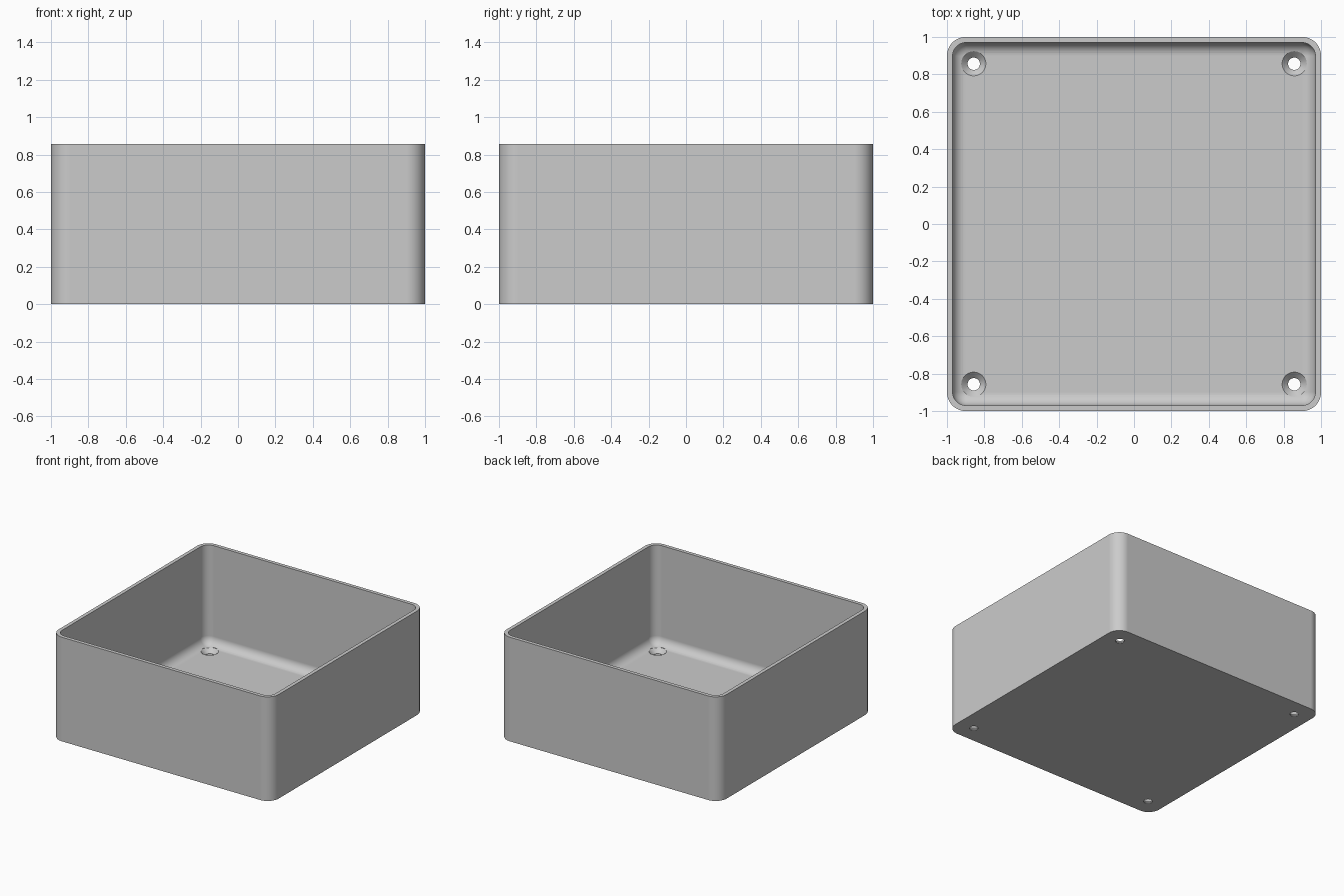
import bpy, bmesh, math

if "Cube" in bpy.data.objects:
    bpy.data.objects.remove(bpy.data.objects["Cube"], do_unlink=True)

HEIGHT, WALL, FLOOR = 0.855, 0.03, 0.04
OUTER_R, INNER_R, FILLET = 0.1, 0.072, 0.07
HOLE_POS = 0.857

grey = bpy.data.materials.new("light grey")
grey.use_nodes = True
grey.diffuse_color = (0.6, 0.6, 0.6, 1)
grey.node_tree.nodes["Principled BSDF"].inputs["Base Color"].default_value = (0.6, 0.6, 0.6, 1)


def rounded_square(bm, half, radius, z, steps=12):
    """Ring of vertices round a square with rounded corners."""
    ring = []
    for corner in range(4):
        mid = math.pi / 4 + corner * math.pi / 2
        cx = math.copysign(half - radius, math.cos(mid))
        cy = math.copysign(half - radius, math.sin(mid))
        for i in range(steps + 1):
            a = corner * math.pi / 2 + i / steps * math.pi / 2
            ring.append(bm.verts.new((cx + radius * math.cos(a), cy + radius * math.sin(a), z)))
    return ring


def circle(bm, x, y, radius, z, sides=40):
    return [bm.verts.new((x + radius * math.cos(math.tau * i / sides),
                          y + radius * math.sin(math.tau * i / sides), z)) for i in range(sides)]


def loft(bm, rings):
    """Closed skin through a row of rings, capped at both ends."""
    for a, b in zip(rings, rings[1:]):
        for i in range(len(a)):
            j = (i + 1) % len(a)
            bm.faces.new((a[i], a[j], b[j], b[i]))
    bm.faces.new(rings[0][::-1])
    bm.faces.new(rings[-1])


def finish(bm, name):
    bmesh.ops.recalc_face_normals(bm, faces=bm.faces)
    mesh = bpy.data.meshes.new(name)
    bm.to_mesh(mesh)
    bm.free()
    mesh.materials.append(grey)
    obj = bpy.data.objects.new(name, mesh)
    bpy.context.collection.objects.link(obj)
    return obj


# Open box: outer skin, rim, inner walls and rounded floor edge
bm = bmesh.new()
rings = [rounded_square(bm, 1, OUTER_R, 0), rounded_square(bm, 1, OUTER_R, HEIGHT)]
inner = 1 - WALL
rings.append(rounded_square(bm, inner, INNER_R, HEIGHT))
for i in range(9):
    a = i / 8 * math.pi / 2
    inset = FILLET * (1 - math.cos(a))
    rings.append(rounded_square(bm, inner - inset, INNER_R - inset,
                                FLOOR + FILLET * (1 - math.sin(a))))
loft(bm, rings)
box = finish(bm, "open_box")

# Countersunk screw holes in the four corners
bm = bmesh.new()
for sx in (-1, 1):
    for sy in (-1, 1):
        profile = [(0.033, -0.1), (0.033, 0.008), (0.067, 0.042), (0.067, 0.2)]
        loft(bm, [circle(bm, sx * HOLE_POS, sy * HOLE_POS, r, z) for r, z in profile])
cutter = finish(bm, "screw_hole_cutter")
cutter.hide_render = True

cut = box.modifiers.new("screw_holes", 'BOOLEAN')
cut.operation = 'DIFFERENCE'
cut.solver = 'EXACT'
cut.object = cutter

bpy.ops.object.select_all(action='DESELECT')
box.select_set(True)
bpy.context.view_layer.objects.active = box
bpy.ops.object.modifier_apply(modifier=cut.name)
bpy.data.objects.remove(cutter, do_unlink=True)

# Smooth corners, crisp edges, flat floor
bpy.ops.object.shade_smooth_by_angle(angle=math.radians(30))
weighted = box.modifiers.new("flat_panels", 'WEIGHTED_NORMAL')
weighted.keep_sharp = True
